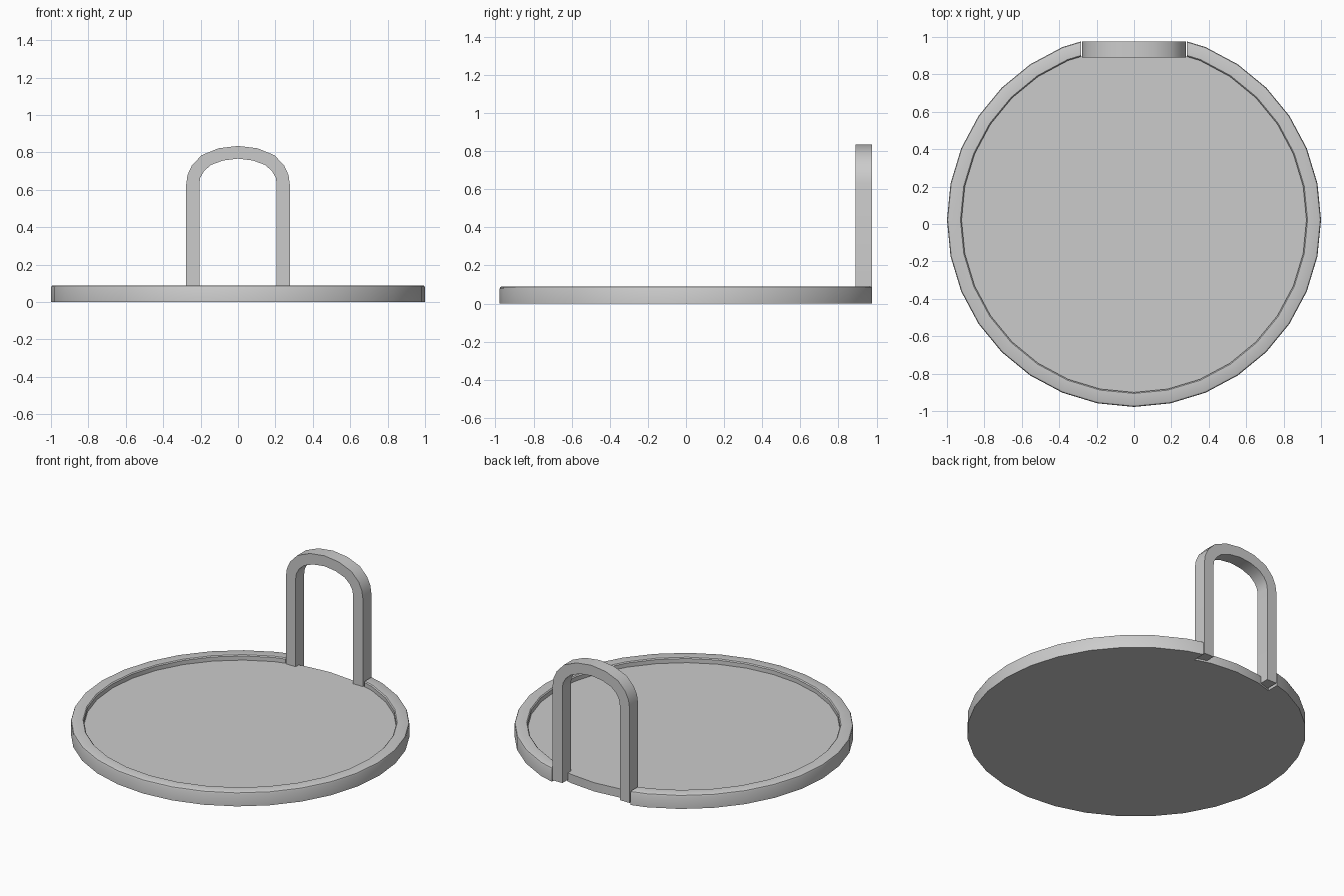
import bpy, bmesh
from math import sin, cos, pi, radians

if "Cube" in bpy.data.objects:
    bpy.data.objects.remove(bpy.data.objects["Cube"])

CY = 0.022          # centre of the round tray along y
SEG = 32            # sides of the round tray
R_IN, R_OUT = 0.922, 1.0
RIM_H, FLOOR_H = 0.09, 0.057
GAP = 0.284         # half width of the opening in the rim


def finish(name, bm):
    bmesh.ops.recalc_face_normals(bm, faces=bm.faces[:])
    mesh = bpy.data.meshes.new(name)
    bm.to_mesh(mesh)
    bm.free()
    ob = bpy.data.objects.new(name, mesh)
    bpy.context.collection.objects.link(ob)
    bpy.ops.object.select_all(action='DESELECT')
    ob.select_set(True)
    bpy.context.view_layer.objects.active = ob
    bpy.ops.object.shade_smooth_by_angle(angle=radians(32))


def loft(bm, rings):
    # bridge closed rings in order and cap both ends
    for a, b in zip(rings, rings[1:]):
        n = len(a)
        for i in range(n):
            j = (i + 1) % n
            bm.faces.new((a[i], a[j], b[j], b[i]))
    bm.faces.new(rings[0])
    bm.faces.new(rings[-1])


def ring_point(r, k):
    a = 2 * pi * k / SEG      # measured from the back
    return r * sin(a), CY + r * cos(a)


# tray floor: solid disc
bm = bmesh.new()
rings = [[bm.verts.new((*ring_point(R_IN, k), z)) for k in range(SEG)]
         for z in (0, FLOOR_H)]
loft(bm, rings)
finish("tray_floor", bm)

# rim: softened cross-section swept round, open at the back for the handle
b = 0.012
profile = [(R_IN, 0), (R_OUT, 0), (R_OUT, RIM_H - b),
           (R_OUT - 0.3 * b, RIM_H - 0.3 * b), (R_OUT - b, RIM_H),
           (R_IN + 0.5 * b, RIM_H), (R_IN, RIM_H - 0.5 * b)]


def end_point(r, side):
    # where the polygon edge meets the flat end of the opening
    (x1, y1), (x2, y2) = ring_point(r, 1), ring_point(r, 2)
    t = (GAP - x1) / (x2 - x1)
    return side * GAP, y1 + (y2 - y1) * t


bm = bmesh.new()
rings = [[bm.verts.new((*end_point(r, 1), z)) for r, z in profile]]
for k in range(2, SEG - 1):
    rings.append([bm.verts.new((*ring_point(r, k), z)) for r, z in profile])
rings.append([bm.verts.new((*end_point(r, -1), z)) for r, z in profile])
loft(bm, rings)
finish("tray_rim", bm)

# handle: arched strip, half profile of (outer x, z, inner x, z) mirrored
half = [(0.277, 0.012, 0.207, 0.012), (0.277, 0.63, 0.207, 0.63),
        (0.27, 0.68, 0.202, 0.665), (0.247, 0.73, 0.182, 0.70),
        (0.195, 0.785, 0.145, 0.733), (0.105, 0.822, 0.08, 0.757)]
full = half + [(0, 0.835, 0, 0.767)] + [(-a, z, -c, w) for a, z, c, w in half[::-1]]
Y0, Y1 = 0.889, 0.977
bm = bmesh.new()
rings = [[bm.verts.new(p) for p in ((a, Y0, z), (a, Y1, z), (c, Y1, w), (c, Y0, w))]
         for a, z, c, w in full]
loft(bm, rings)
finish("handle", bm)
